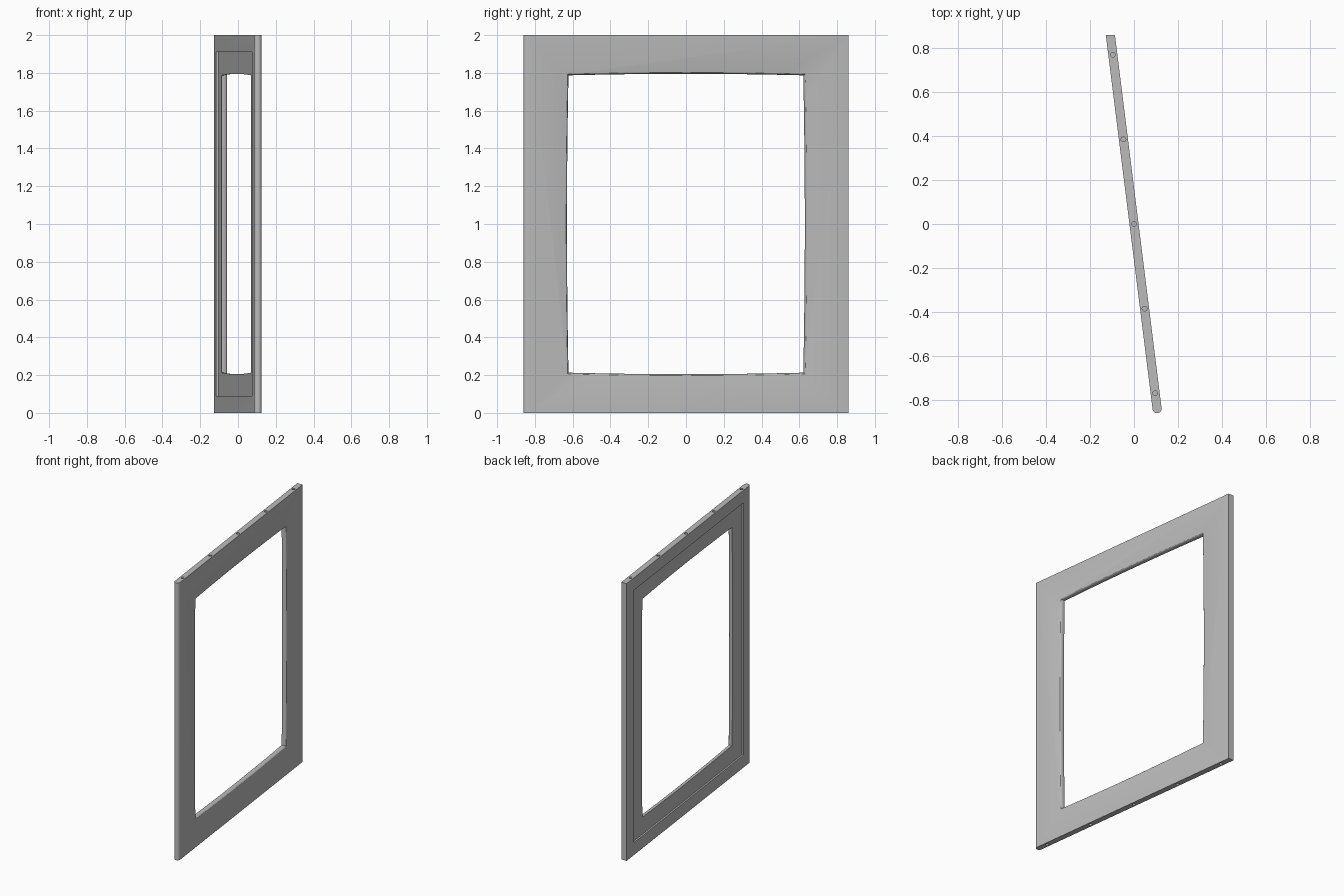
import bpy, bmesh, math

if "Cube" in bpy.data.objects:
    bpy.data.objects.remove(bpy.data.objects["Cube"], do_unlink=True)

SLOPE = 0.125          # lean of the panel in plan
HALF = 0.0207          # half thickness
HEIGHT = 2.0
FLOOR = -0.0087        # depth of the back rebate

grey = bpy.data.materials.new("panel_grey")
grey.use_nodes = True
grey.diffuse_color = (0.5, 0.5, 0.5, 1)
grey.node_tree.nodes["Principled BSDF"].inputs["Base Color"].default_value = (0.5, 0.5, 0.5, 1)


def loft(name, rings):
    """Closed solid through equal-length rings of points."""
    bm = bmesh.new()
    loops = [[bm.verts.new(p) for p in ring] for ring in rings]
    n = len(loops[0])
    for a, b in zip(loops, loops[1:]):
        for i in range(n):
            j = (i + 1) % n
            bm.faces.new((a[i], a[j], b[j], b[i]))
    bm.faces.new(loops[0])
    bm.faces.new(loops[-1])
    bmesh.ops.recalc_face_normals(bm, faces=bm.faces)
    mesh = bpy.data.meshes.new(name)
    bm.to_mesh(mesh)
    bm.free()
    mesh.materials.append(grey)
    obj = bpy.data.objects.new(name, mesh)
    bpy.context.collection.objects.link(obj)
    return obj


def leaned(n, y, z):
    return (n - SLOPE * y, y + SLOPE * n, z)


def cut(target, cutter):
    cutter.hide_render = True
    mod = target.modifiers.new("cut", 'BOOLEAN')
    mod.operation, mod.solver, mod.object = 'DIFFERENCE', 'EXACT', cutter
    bpy.context.view_layer.objects.active = target
    bpy.ops.object.modifier_apply(modifier=mod.name)
    bpy.data.objects.remove(cutter, do_unlink=True)


# Panel: rounded front end, square back end
lean = math.atan(SLOPE)
plan = [(-HALF - SLOPE * 0.86, 0.86)]
for i in range(17):
    a = math.pi + lean + math.pi * i / 16
    plan.append((SLOPE * 0.84 + 0.0205 * math.cos(a), -0.84 + 0.0205 * math.sin(a)))
plan.append((HALF - SLOPE * 0.86, 0.86))
frame = loft("window_frame", [[(x, y, z) for x, y in plan] for z in (0, HEIGHT)])

# Shallow rebate around the opening on the -x face
corners = [(-0.76, 0.09), (0.76, 0.09), (0.76, 1.91), (-0.76, 1.91)]
cut(frame, loft("rebate_cutter", [[leaned(n, y, z) for y, z in corners] for n in (-0.06, FLOOR)]))


# Opening with gently bowed sides and a rounded edge on the +x face
def opening(n, grow):
    steps = 12
    hy, hz, bow = 0.622 + grow, 0.787 + grow, 0.008
    ring = []
    for side in range(4):
        for i in range(steps):
            s = -1 + 2 * i / steps
            b = bow * (1 - s * s)
            y, z = [(s * hy, -hz - b), (hy + b, s * hz),
                    (-s * hy, hz + b), (-hy - b, -s * hz)][side]
            ring.append(leaned(n, y, 1 + z))
    return ring


rings = [opening(-0.06, 0)]
for i in range(9):
    a = math.pi / 2 * i / 8
    rings.append(opening(FLOOR + 0.004 + (HALF - FLOOR - 0.004) * math.sin(a),
                         0.010 * (1 - math.cos(a))))
rings.append(opening(0.06, 0.010))
cut(frame, loft("opening_cutter", rings))

# Five pin holes in the top and bottom edges
for z0, z1 in ((HEIGHT - 0.06, HEIGHT + 0.1), (-0.1, 0.06)):
    for k in range(-2, 3):
        y = 0.385 * k
        circle = [(0.011 * math.cos(t * math.pi / 8) - SLOPE * y,
                   0.011 * math.sin(t * math.pi / 8) + y) for t in range(16)]
        cut(frame, loft("pin_cutter", [[(x, v, z) for x, v in circle] for z in (z0, z1)]))

bpy.ops.object.select_all(action='DESELECT')
frame.select_set(True)
bpy.context.view_layer.objects.active = frame
bpy.ops.object.shade_smooth_by_angle(angle=math.radians(30))
